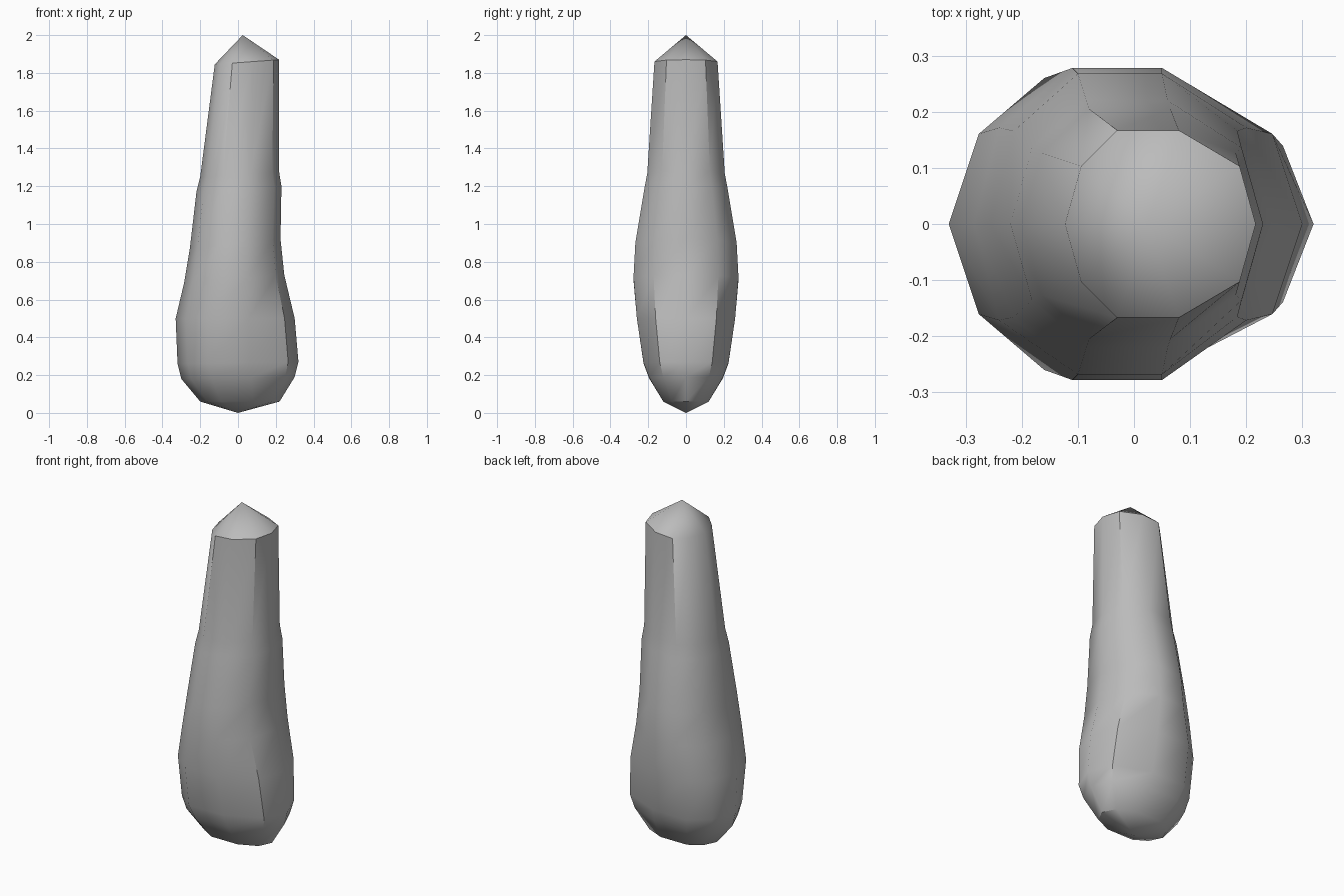
import bpy
import bmesh
import math

default = bpy.data.objects.get("Cube")
if default:
    bpy.data.objects.remove(default, do_unlink=True)

# Single stone-grey material
grey = bpy.data.materials.new("stone_grey")
colour = (0.5, 0.5, 0.5, 1)
grey.use_nodes = True
grey.diffuse_color = colour
for node in grey.node_tree.nodes:
    if node.type == 'BSDF_PRINCIPLED':
        node.inputs["Base Color"].default_value = colour

# Cross-sections from bottom to top:
# z left, z right, x left, x right, ridge x left, ridge x right, half depth
SECTIONS = [
    (.06, .06, -.2, .22, -.09, .08, .12),
    (.18, .19, -.3, .3, -.14, .07, .195),
    (.26, .27, -.32, .32, -.16, .06, .225),
    (.5, .5, -.33, .3, -.16, .055, .26),
    (.69, .73, -.285, .245, -.11, .05, .278),
    (.87, .92, -.255, .225, -.1, .05, .268),
    (1.17, 1.2, -.22, .23, -.085, .06, .22),
    (1.25, 1.28, -.2, .217, -.08, .065, .205),
    (1.845, 1.87, -.123, .217, -.03, .08, .167),
]


def ring_points(zl, zr, xl, xr, ridge_l, ridge_r, depth):
    """Ten-sided outline, mirrored front to back, with a tilted plane."""
    inset = .085 * (xr - xl)
    shoulder = depth * math.sin(math.radians(36)) / math.sin(math.radians(72))
    half = [(xr - inset, shoulder), (ridge_r, depth),
            (ridge_l, depth), (xl + inset, shoulder)]
    outline = [(xr, 0)] + half + [(xl, 0)] + [(x, -y) for x, y in reversed(half)]
    return [(x, y, zl + (zr - zl) * (x - xl) / (xr - xl)) for x, y in outline]


# Loft the sections into one tapering shaft
bm = bmesh.new()
rings = [[bm.verts.new(p) for p in ring_points(*s)] for s in SECTIONS]
for low, high in zip(rings, rings[1:]):
    for i in range(len(low)):
        j = (i + 1) % len(low)
        bm.faces.new((low[i], low[j], high[j], high[i]))

# Close both ends with shallow points
for ring, tip in ((rings[0], (0, 0, 0)), (rings[-1], (.025, 0, 2))):
    apex = bm.verts.new(tip)
    for i in range(len(ring)):
        bm.faces.new((ring[i], ring[(i + 1) % len(ring)], apex))
bmesh.ops.recalc_face_normals(bm, faces=bm.faces)

mesh = bpy.data.meshes.new("tapered_shaft")
bm.to_mesh(mesh)
bm.free()
mesh.materials.append(grey)
shaft = bpy.data.objects.new("tapered_shaft", mesh)
bpy.context.collection.objects.link(shaft)

# Smooth the shaft but keep the cap edges crisp
bpy.ops.object.select_all(action='DESELECT')
shaft.select_set(True)
bpy.context.view_layer.objects.active = shaft
bpy.ops.object.shade_smooth_by_angle(angle=math.radians(42))
